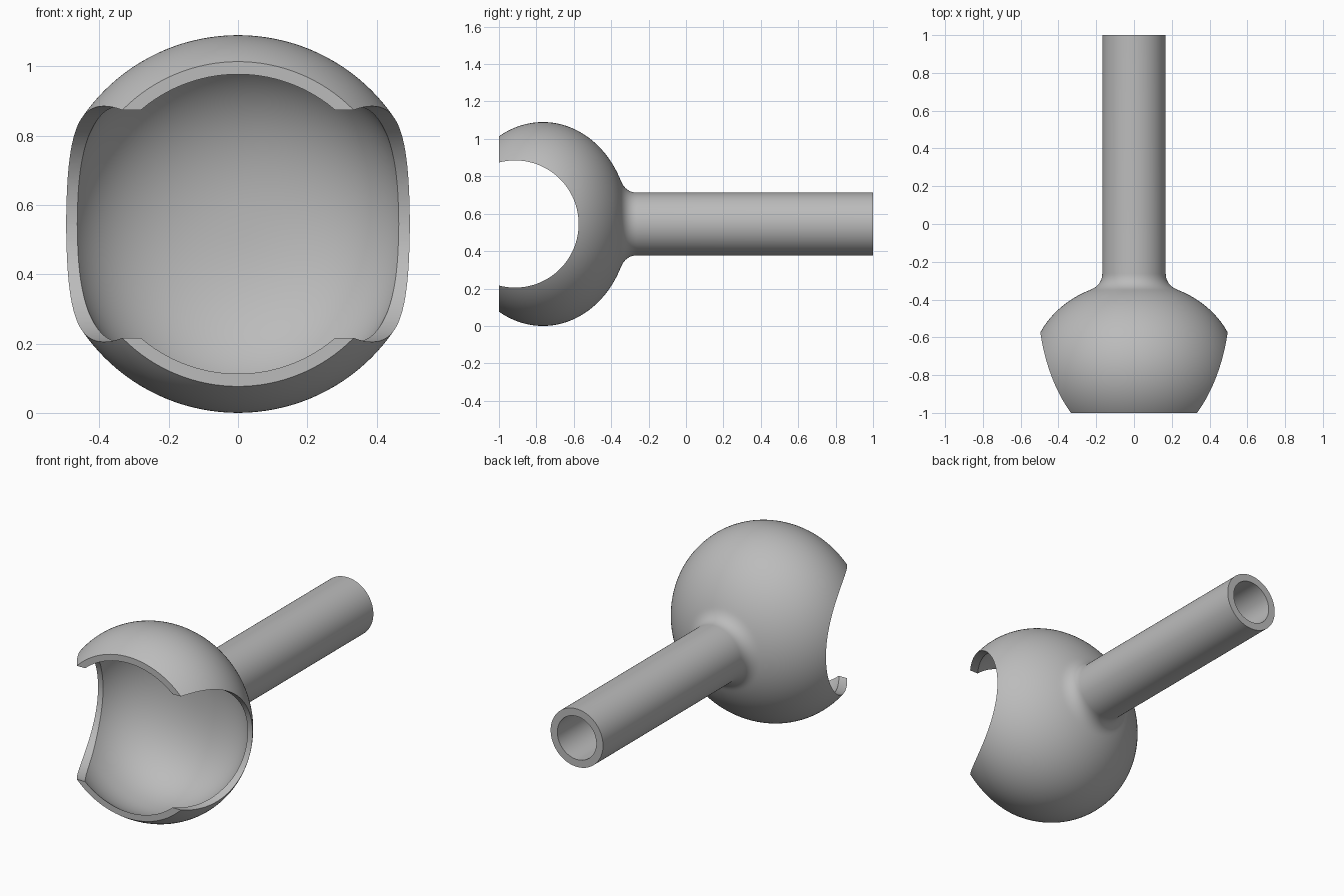
import bpy, bmesh, math
from mathutils import Vector

cube = bpy.data.objects.get("Cube")
if cube:
    bpy.data.objects.remove(cube, do_unlink=True)

# Shared dimensions: bowl centre, outer half-axes, tube and bore radii
CY, CZ = -0.765, 0.545
OUT_R, OUT_L = 0.545, 0.46
IN_R = 0.505
TUBE_R, BORE_R = 0.168, 0.125


def arc(y0, y1, radius, length, power=2.0, steps=32):
    """Points (y, r) on an ellipse-like curve, evenly spread by angle."""
    t0, t1 = (math.asin(max(-1, min(1, (y - CY) / length))) for y in (y0, y1))
    pts = []
    for i in range(steps + 1):
        u = math.sin(t0 + (t1 - t0) * i / steps)
        r = radius * max(0.0, 1 - abs(u) ** power) ** (1 / power)
        pts.append((CY + length * u, r))
    return pts


def fillet(a, b, c, steps=12):
    """Quadratic curve from a to c, pulled towards b."""
    a, b, c = Vector(a), Vector(b), Vector(c)
    ts = [i / steps for i in range(1, steps + 1)]
    return [tuple(a * (1 - t) ** 2 + b * 2 * t * (1 - t) + c * t * t) for t in ts]


# Profile: inside of the bowl, front rim, outside, neck, tube, bore
inner_back = arc(-0.36, CY, IN_R, 0.405, 2.3)
inner_front = arc(CY, -1, IN_R, 0.454, steps=12)
outer = arc(-1, -0.35, OUT_R, OUT_L, steps=48)
neck = fillet(outer[-1], (-0.324, TUBE_R), (-0.262, TUBE_R))
tube = [(1, TUBE_R), (1, BORE_R), (-0.27, BORE_R), (-0.27, 0)]
profile = inner_back + inner_front[1:] + outer + neck + tube

# Turn the profile around the long axis
bm = bmesh.new()
verts = [bm.verts.new((r, y, CZ)) for y, r in profile]
edges = [bm.edges.new(pair) for pair in zip(verts, verts[1:])]
bmesh.ops.spin(bm, geom=verts + edges, cent=(0, 0, CZ), axis=(0, 1, 0),
               angle=math.tau, steps=128, use_duplicate=False)
bmesh.ops.remove_doubles(bm, verts=bm.verts, dist=0.0002)
bmesh.ops.recalc_face_normals(bm, faces=bm.faces)
mesh = bpy.data.meshes.new("socket_with_tube")
bm.to_mesh(mesh)
bm.free()
socket = bpy.data.objects.new("socket_with_tube", mesh)
bpy.context.collection.objects.link(socket)

# Round side openings cut straight through the bowl
bpy.ops.mesh.primitive_cylinder_add(vertices=128, radius=0.34, depth=2,
                                    location=(0, -0.914, CZ),
                                    rotation=(0, math.pi / 2, 0))
cutter = bpy.context.object
cutter.name = "side_opening_cutter"
cutter.hide_render = True

bpy.ops.object.select_all(action='DESELECT')
bpy.context.view_layer.objects.active = socket
socket.select_set(True)
cut = socket.modifiers.new("side_openings", 'BOOLEAN')
cut.operation = 'DIFFERENCE'
cut.solver = 'EXACT'
cut.object = cutter
bpy.ops.object.modifier_apply(modifier=cut.name)
bpy.data.objects.remove(cutter, do_unlink=True)

# Single plain grey
grey = bpy.data.materials.new("plain_grey")
grey.use_nodes = True
colour = (0.5, 0.5, 0.5, 1)
grey.diffuse_color = colour
grey.node_tree.nodes["Principled BSDF"].inputs["Base Color"].default_value = colour
socket.data.materials.clear()
socket.data.materials.append(grey)

bpy.ops.object.shade_smooth_by_angle(angle=math.radians(30))
